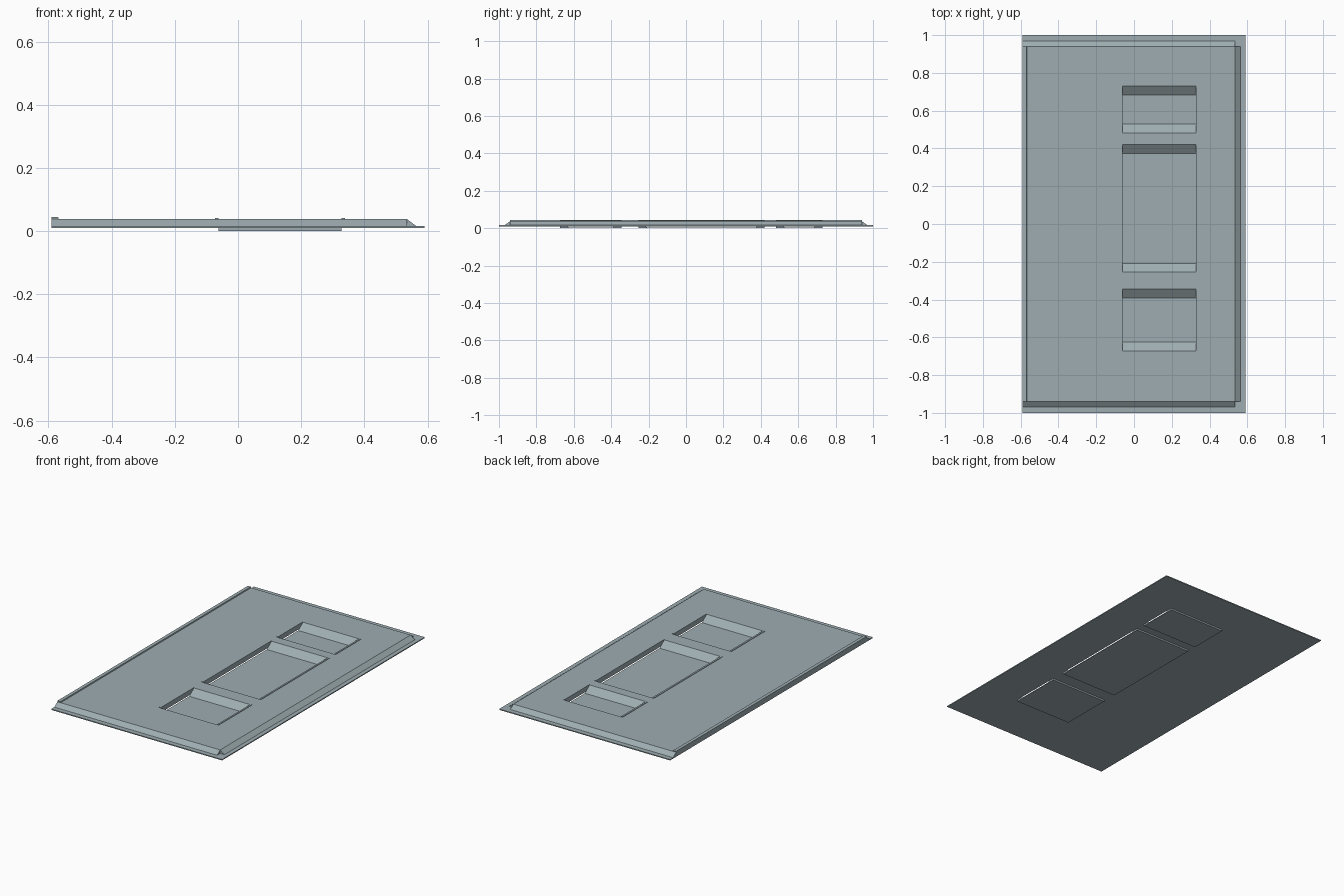
import bpy, bmesh

if "Cube" in bpy.data.objects:
    bpy.data.objects.remove(bpy.data.objects["Cube"])

metal = bpy.data.materials.new("blue grey metal")
metal.diffuse_color = (0.34, 0.415, 0.44, 1)
metal.use_nodes = True
metal.node_tree.nodes["Principled BSDF"].inputs["Base Color"].default_value = metal.diffuse_color

BOTTOM, FLANGE, TOP = 0.010, 0.016, 0.038
PAN_FLOOR, SLOPE = 0.004, 0.047
POCKETS = [(-0.673, -0.345), (-0.255, 0.42), (0.482, 0.73)]
X_IN, X_OUT = -0.062, 0.328


def prism(name, profile, lo, hi, axis="x"):
    """Extrude a closed profile: (y, z) along x, or (x, z) along y."""
    place = (lambda p, t: (t, p[0], p[1])) if axis == "x" else (lambda p, t: (p[0], t, p[1]))
    bm = bmesh.new()
    a = [bm.verts.new(place(p, lo)) for p in profile]
    b = [bm.verts.new(place(p, hi)) for p in profile]
    bm.faces.new(a)
    bm.faces.new(b[::-1])
    n = len(profile)
    for i in range(n):
        j = (i + 1) % n
        bm.faces.new((a[i], b[i], b[j], a[j]))
    bmesh.ops.recalc_face_normals(bm, faces=bm.faces)
    mesh = bpy.data.meshes.new(name)
    bm.to_mesh(mesh)
    bm.free()
    mesh.materials.append(metal)
    obj = bpy.data.objects.new(name, mesh)
    bpy.context.collection.objects.link(obj)
    return obj


def box(name, x0, x1, y0, y1, z0, z1):
    return prism(name, [(y0, z0), (y1, z0), (y1, z1), (y0, z1)], x0, x1)


# Flange and sloped shoulder at the two short ends
front_end = [(-1, BOTTOM), (-1, FLANGE), (-0.97, FLANGE), (-0.94, TOP)]
back_end = [(-y, z) for y, z in reversed(front_end)]

# Plain panels on either side of the pocket column
prism("left_panel", front_end + back_end, -0.59, X_IN)
prism("right_panel", front_end + back_end, X_OUT, 0.535)

# Middle column: pockets with sloped ends above, shallow pans below
upper, lower = [], []
for y0, y1 in POCKETS:
    upper += [(y0, TOP), (y0 + SLOPE, PAN_FLOOR), (y1 - SLOPE, PAN_FLOOR), (y1, TOP)]
    lower += [(y0, BOTTOM), (y0, 0), (y1, 0), (y1, BOTTOM)]
prism("pocket_column", front_end + upper + back_end + lower[::-1], X_IN, X_OUT)

# Long right edge: flange and sloped shoulder, notched at the corners
box("right_flange", 0.535, 0.59, -1, 1, BOTTOM, FLANGE)
prism("right_shoulder", [(0.535, FLANGE), (0.564, FLANGE), (0.535, TOP)], -0.94, 0.94, "y")

# Raised strip along the left edge
prism("left_edge_strip", [(-0.59, TOP), (-0.567, TOP), (-0.569, 0.044), (-0.59, 0.044)],
      -0.94, 0.94, "y")

# Thin lips beside each pocket
for y0, y1 in POCKETS:
    box("pocket_left_lip", -0.073, X_IN, y0, y1, TOP, 0.041)
    box("pocket_right_lip", X_OUT, 0.338, y0, y1, TOP, 0.041)
